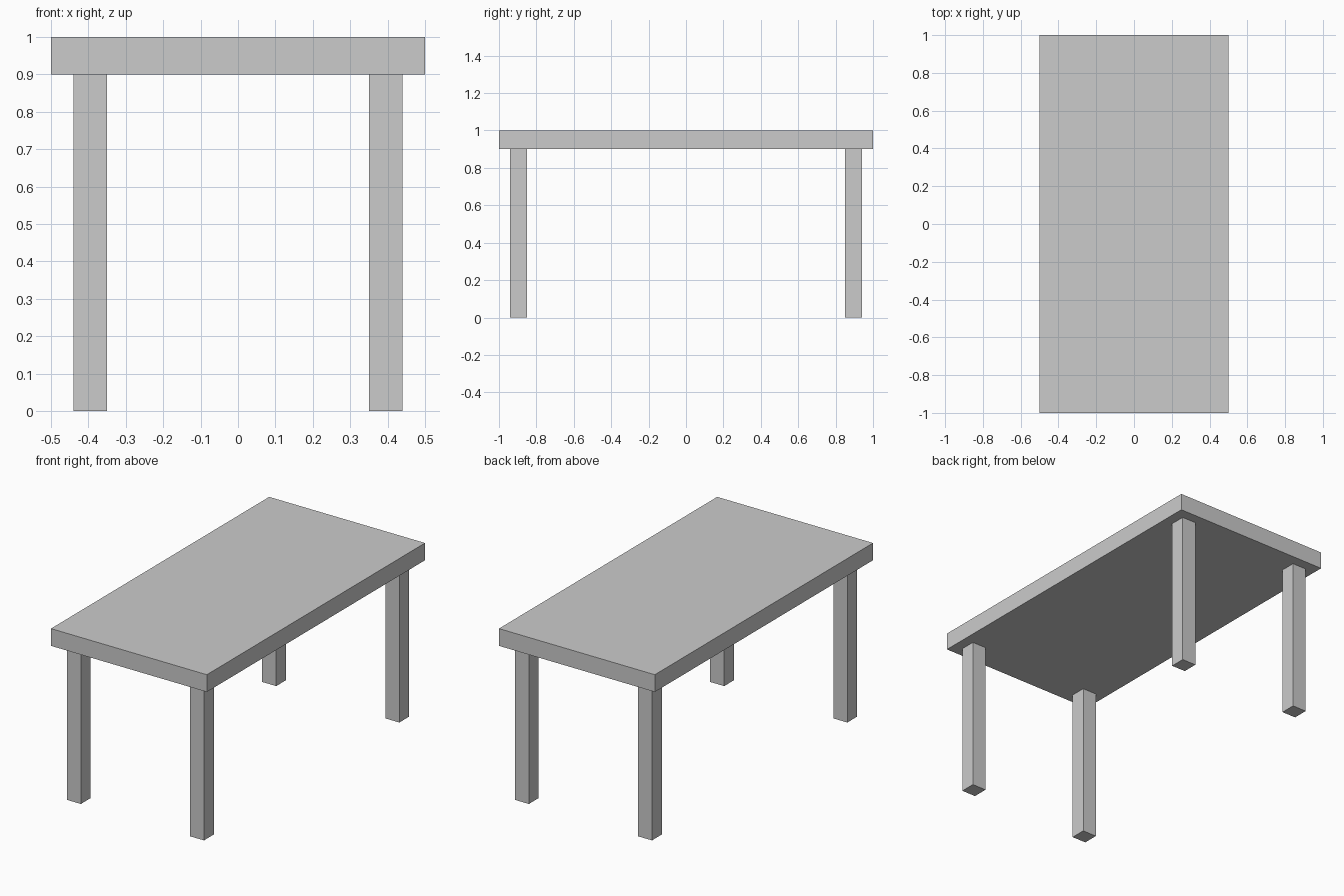
import bpy

if "Cube" in bpy.data.objects:
    bpy.data.objects.remove(bpy.data.objects["Cube"])


def box(name, lo, hi):
    """Axis-aligned box between two corners."""
    centre = [(a + b) / 2 for a, b in zip(lo, hi)]
    size = [b - a for a, b in zip(lo, hi)]
    bpy.ops.mesh.primitive_cube_add(size=1, location=centre)
    ob = bpy.context.object
    ob.name = name
    ob.scale = size
    bpy.ops.object.transform_apply(location=False, rotation=False, scale=True)
    return ob


TOP_Z = 0.90            # underside of the slab
LEG = 0.09              # leg thickness
LEG_X, LEG_Y = 0.395, 0.895  # leg centres

# Table top
box("table_top", (-0.5, -1, TOP_Z), (0.5, 1, 1))

# Four square legs
for side, sx in (("left", -1), ("right", 1)):
    for end, sy in (("front", -1), ("back", 1)):
        x, y = sx * LEG_X, sy * LEG_Y
        box(f"{end}_{side}_leg",
            (x - LEG / 2, y - LEG / 2, 0),
            (x + LEG / 2, y + LEG / 2, TOP_Z))
